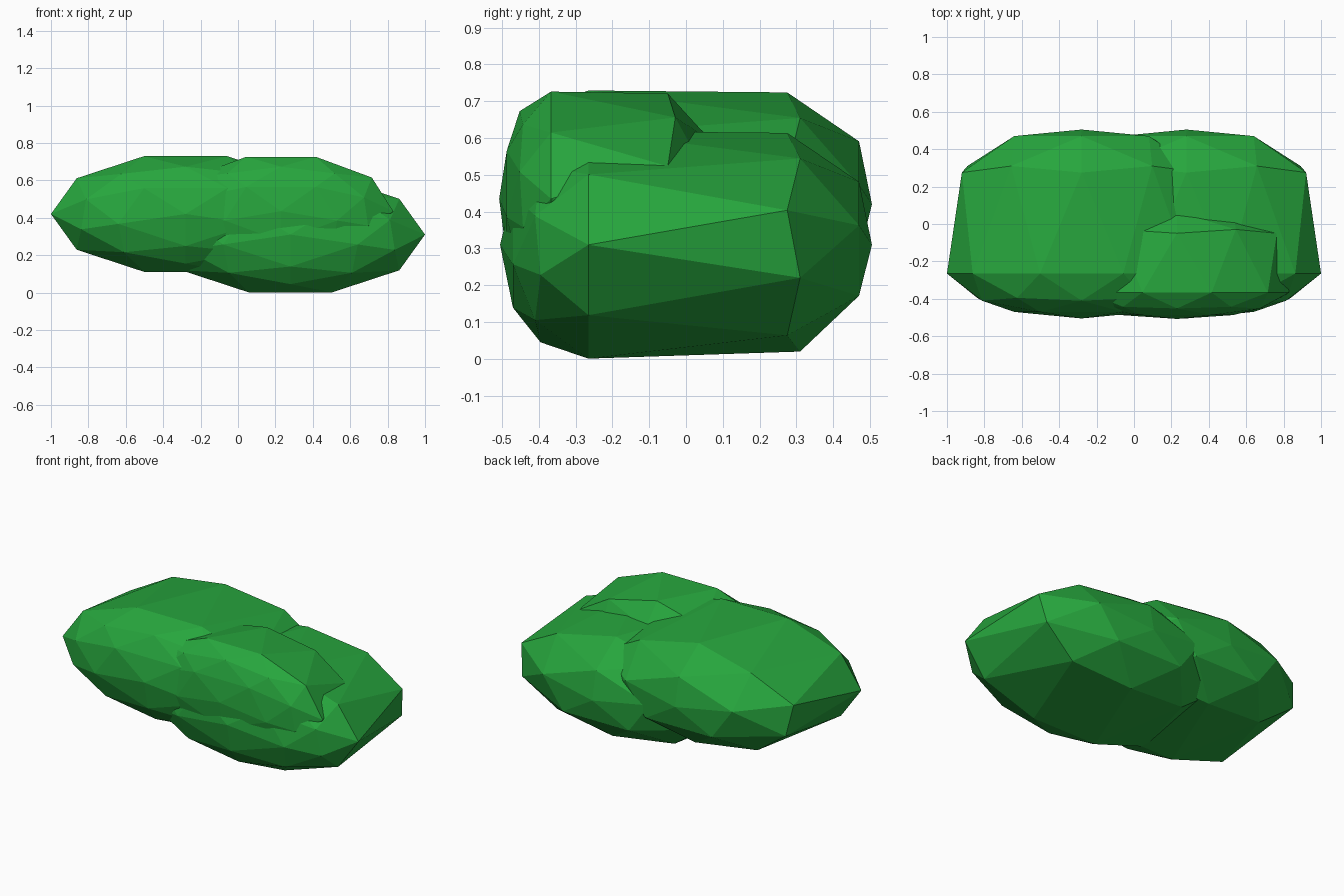
import bpy, bmesh, math

if "Cube" in bpy.data.objects:
    bpy.data.objects.remove(bpy.data.objects["Cube"])

# one leaf green for the whole bush
green = bpy.data.materials.new("leaf_green")
green.diffuse_color = (0.02, 0.38, 0.047, 1)
green.use_nodes = True
green.node_tree.nodes["Principled BSDF"].inputs["Base Color"].default_value = green.diffuse_color

# icosphere ring height -> (depth y, ring radius): blunt front, long tapered back
RINGS = {
    -1.0: (-0.505, 0.0), -0.851: (-0.47, 0.526), -0.526: (-0.41, 0.778),
    -0.447: (-0.395, 0.815), 0.0: (-0.265, 1.0), 0.447: (0.275, 0.935),
    0.526: (0.31, 0.892), 0.851: (0.47, 0.526), 1.0: (0.505, 0.0),
}


def leaf_clump(name, center, width, height, depth):
    """Flat-faced clump: an icosphere with its pole along y, reshaped ring by ring."""
    bm = bmesh.new()
    bmesh.ops.create_icosphere(bm, subdivisions=2, radius=1)
    # turn so that a corner of the back ring points straight up
    corner = next(v.co for v in bm.verts if abs(v.co.z - 0.447) < 0.02)
    turn = math.pi / 2 - math.atan2(corner.y, corner.x)
    for v in bm.verts:
        key = min(RINGS, key=lambda k: abs(k - v.co.z))
        y, r = RINGS[key]
        a = math.atan2(v.co.y, v.co.x) + turn
        v.co = (center[0] + width * r * math.cos(a),
                center[1] + depth * y,
                center[2] + height * r * math.sin(a))
    bmesh.ops.recalc_face_normals(bm, faces=bm.faces)
    mesh = bpy.data.meshes.new(name)
    bm.to_mesh(mesh)
    bm.free()
    mesh.materials.append(green)
    obj = bpy.data.objects.new(name, mesh)
    bpy.context.collection.objects.link(obj)
    return obj


# two large clumps side by side, and a smaller one on the front right
leaf_clump("left_clump", (-0.28, 0, 0.42), 0.72, 0.325, 1.0)
leaf_clump("right_clump", (0.28, 0, 0.31), 0.72, 0.325, 1.0)
leaf_clump("front_clump", (0.23, -0.211, 0.435), 0.60, 0.306, 0.587)
